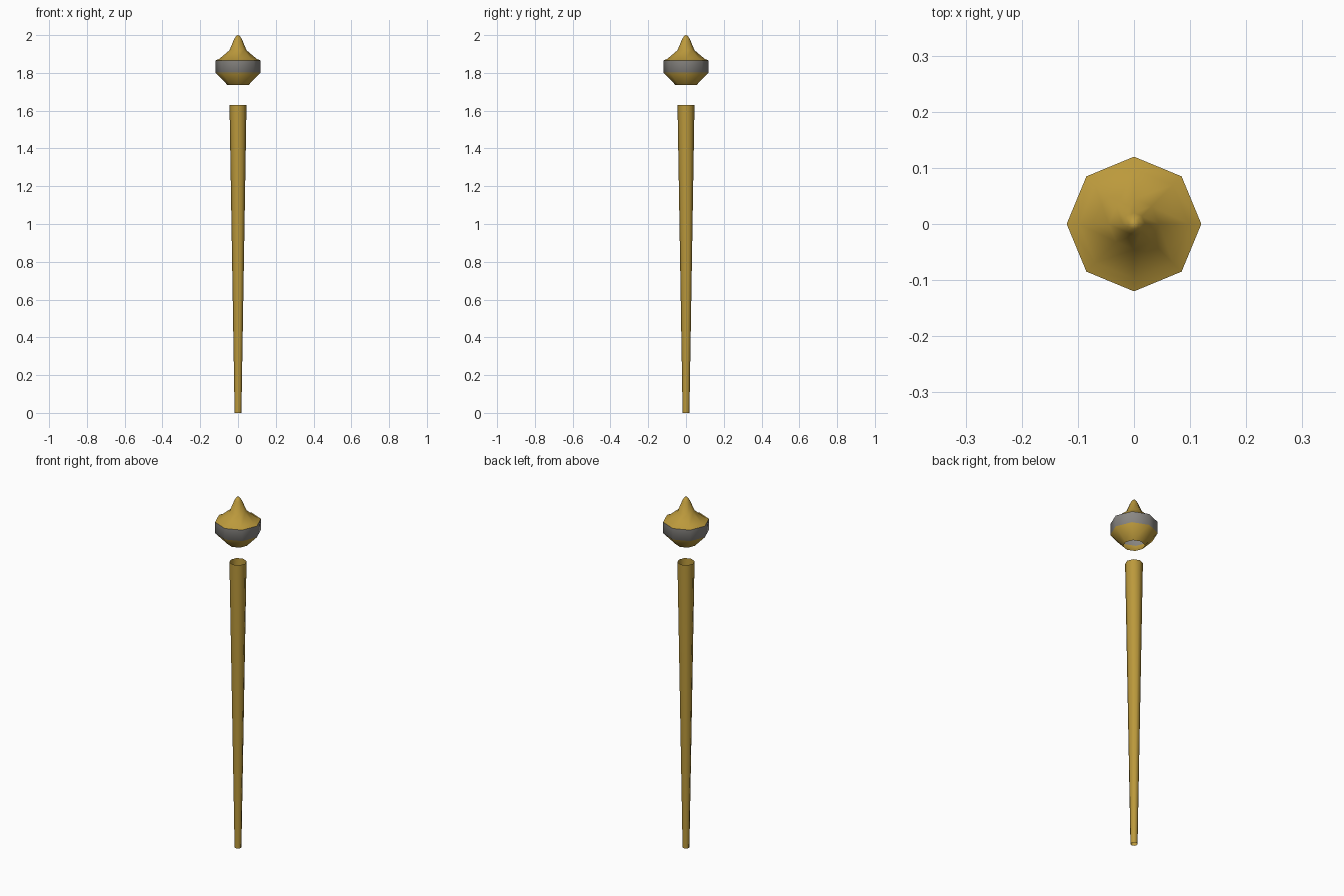
import bpy, math

if "Cube" in bpy.data.objects:
    bpy.data.objects.remove(bpy.data.objects["Cube"])


def material(name, rgb):
    m = bpy.data.materials.new(name)
    m.diffuse_color = (*rgb, 1)
    m.use_nodes = True
    m.node_tree.nodes["Principled BSDF"].inputs["Base Color"].default_value = m.diffuse_color
    return m


gold = material("gold", (0.50, 0.32, 0.045))
grey = material("grey", (0.25, 0.24, 0.225))


def lathe(name, profile, mats, sides=8, angle=50):
    """Open eight-sided shell turned from (radius, z) points; radius 0 makes a tip."""
    verts, rings, faces = [], [], []
    for r, z in profile:
        n = sides if r > 0 else 1
        rings.append([len(verts) + i for i in range(n)])
        for i in range(n):
            a = 2 * math.pi * i / sides
            verts.append((r * math.cos(a), r * math.sin(a), z))
    for lo, hi in zip(rings, rings[1:]):
        for i in range(sides):
            j = (i + 1) % sides
            if len(hi) == 1:
                faces.append((lo[i], lo[j], hi[0]))
            else:
                faces.append((lo[i], lo[j], hi[j], hi[i]))
    me = bpy.data.meshes.new(name)
    me.from_pydata(verts, [], faces)
    for m in mats:
        me.materials.append(m)
    ob = bpy.data.objects.new(name, me)
    bpy.context.collection.objects.link(ob)
    bpy.ops.object.select_all(action='DESELECT')
    bpy.context.view_layer.objects.active = ob
    ob.select_set(True)
    bpy.ops.object.shade_smooth_by_angle(angle=math.radians(angle))
    return ob


# Tapered shaft, open at the top
lathe("shaft", [(0.018, 0), (0.045, 1.63)], [gold])

# Floating hollow head: lower cup, grey band, pointed cap
head = lathe("head", [(0.055, 1.735), (0.12, 1.802), (0.12, 1.865), (0.098, 1.875),
                      (0.045, 1.92), (0.02, 1.98), (0.009, 1.997), (0, 2.0)], [gold, grey])
for p in head.data.polygons:
    if 1.81 < p.center.z < 1.86:
        p.material_index = 1
